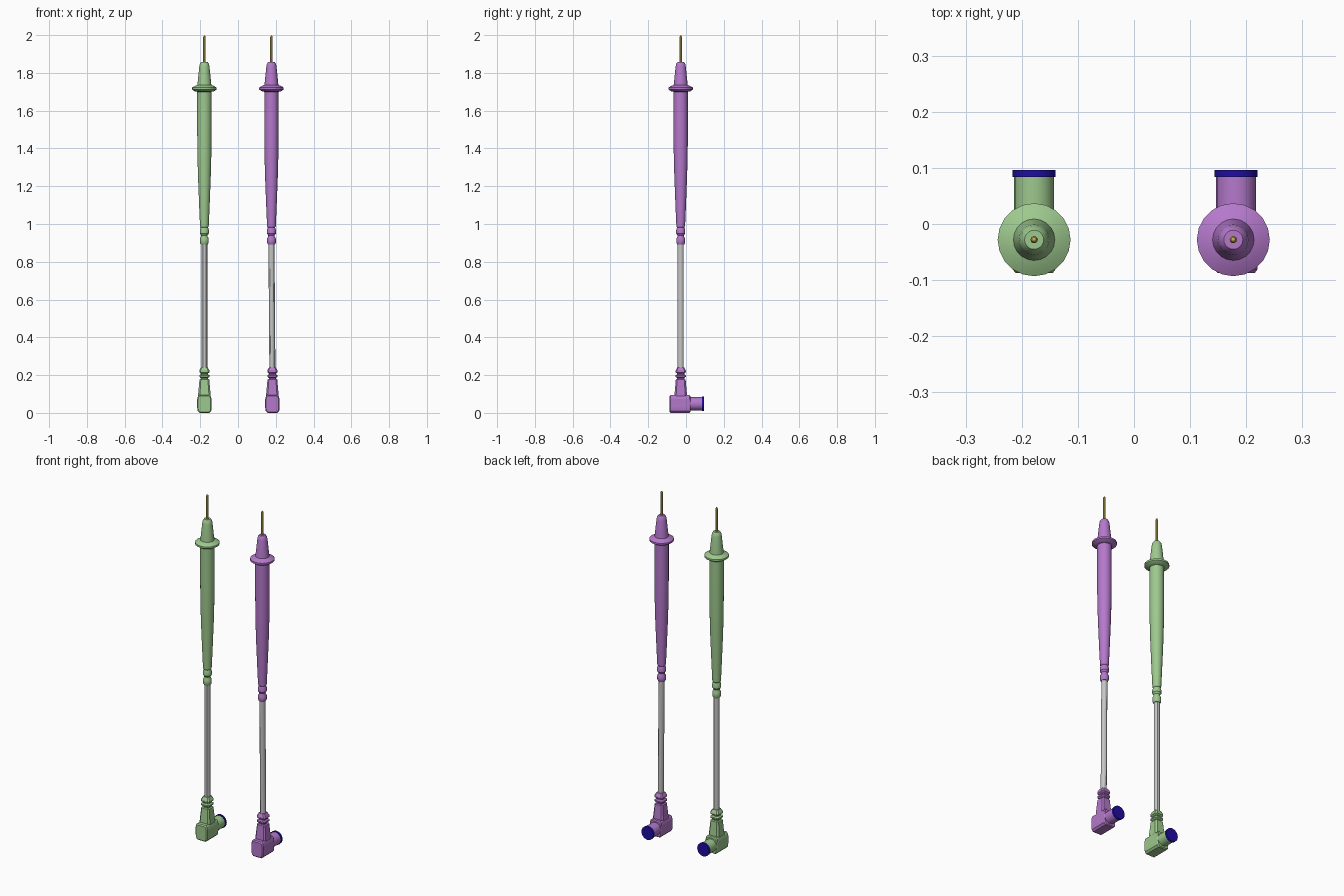
import bpy, bmesh, math
from mathutils import Vector, Matrix

if "Cube" in bpy.data.objects:
    bpy.data.objects.remove(bpy.data.objects["Cube"])

Y0 = -0.028


def material(name, col):
    m = bpy.data.materials.new(name)
    m.diffuse_color = (*col, 1)
    m.use_nodes = True
    m.node_tree.nodes["Principled BSDF"].inputs["Base Color"].default_value = m.diffuse_color
    return m


GREEN = material("soft green", (0.34, 0.58, 0.27))
PURPLE = material("soft purple", (0.46, 0.19, 0.60))
GREY = material("cable grey", (0.56, 0.56, 0.56))
GOLD = material("tip gold", (0.56, 0.46, 0.10))
BLUE = material("cap blue", (0.014, 0.004, 0.36))


def finish(bm, name, mat, smooth=True):
    bmesh.ops.recalc_face_normals(bm, faces=bm.faces)
    me = bpy.data.meshes.new(name)
    bm.to_mesh(me)
    bm.free()
    me.materials.append(mat)
    ob = bpy.data.objects.new(name, me)
    bpy.context.collection.objects.link(ob)
    if smooth:
        bpy.ops.object.select_all(action='DESELECT')
        ob.select_set(True)
        bpy.context.view_layer.objects.active = ob
        bpy.ops.object.shade_smooth_by_angle(angle=math.radians(30))
    return ob


def loft(name, rings, mat, smooth=True):
    """Skin a list of point rings and cap both ends."""
    bm = bmesh.new()
    vs = [[bm.verts.new(p) for p in r] for r in rings]
    n = len(vs[0])
    for a, b in zip(vs, vs[1:]):
        for i in range(n):
            j = (i + 1) % n
            bm.faces.new((a[i], a[j], b[j], b[i]))
    bm.faces.new(vs[0])
    bm.faces.new(vs[-1])
    return finish(bm, name, mat, smooth)


def circle(c, r, n, axis='Z'):
    pts = []
    for i in range(n):
        t = 2 * math.pi * i / n
        u, v = r * math.cos(t), r * math.sin(t)
        pts.append(Vector(c) + Vector((u, v, 0) if axis == 'Z' else (u, 0, v)))
    return pts


def chamfered_square(x, z, h):
    c = h * 0.72
    return [(x + a, Y0 + b, z) for a, b in
            ((h, -c), (h, c), (c, h), (-c, h), (-h, c), (-h, -c), (-c, -h), (c, -h))]


# (radius, height) profiles
HANDLE = [(.018, .893), (.023, .902), (.023, .925), (.017, .936), (.017, .942),
          (.024, .952), (.024, .970), (.019, .984), (.023, .990), (.027, 1.08),
          (.034, 1.26), (.037, 1.38), (.038, 1.50), (.038, 1.702), (.050, 1.704),
          (.065, 1.714), (.065, 1.724), (.050, 1.733), (.037, 1.738),
          (.027, 1.835), (.024, 1.850), (.017, 1.860)]
TIP = [(.0065, 1.85), (.0065, 1.992), (.004, 1.998), (.001, 2.0)]
NECK = [(.033, .085), (.033, .10), (.026, .178), (.019, .181), (.019, .187),
        (.027, .193), (.027, .201), (.019, .206), (.019, .211),
        (.027, .217), (.027, .226), (.018, .243)]
# right half of the plug body outline, bottom to top
BODY = [(.026, 0.002), (.036, .012), (.038, .030), (.038, .075), (.034, .090), (.028, .096)]


def probe(side, mat, xh, xp):
    loft(side + " handle", [circle((xh, Y0, z), r, 20) for r, z in HANDLE], mat)
    loft(side + " metal tip", [circle((xh, Y0, z), r, 10) for r, z in TIP], GOLD)
    # cable leans slightly between plug and handle
    loft(side + " cable", [circle((xp, Y0, .235), .016, 12),
                           circle((xh, Y0, .90), .016, 12)], GREY)
    loft(side + " strain relief", [chamfered_square(xp, z, h) for h, z in NECK], mat, False)
    # plug body with rounded edges and a bevelled front
    outline = [(x, z) for x, z in BODY] + [(-x, z) for x, z in reversed(BODY)]
    rings = []
    for y, s in ((-.087, .88), (-.081, 1), (.018, 1), (.024, .9)):
        rings.append([(xp + x * s, y, .049 + (z - .049) * s) for x, z in outline])
    loft(side + " plug body", rings, mat, False)
    # socket sleeve and its end cap
    loft(side + " sleeve", [circle((xp, y, .050), .0355, 20, 'Y') for y in (.0, .086)], mat)
    loft(side + " end cap", [circle((xp, y, .050), r, 20, 'Y') for y, r in
                             ((.084, .0385), (.096, .0385))], BLUE)


probe("left", GREEN, -.178, -.178)
probe("right", PURPLE, .177, .182)

# rest exactly on the ground
bpy.context.view_layer.update()
low = min((o.matrix_world @ v.co).z for o in bpy.data.objects for v in o.data.vertices)
for o in bpy.data.objects:
    o.data.transform(Matrix.Translation((0, 0, -low)))
